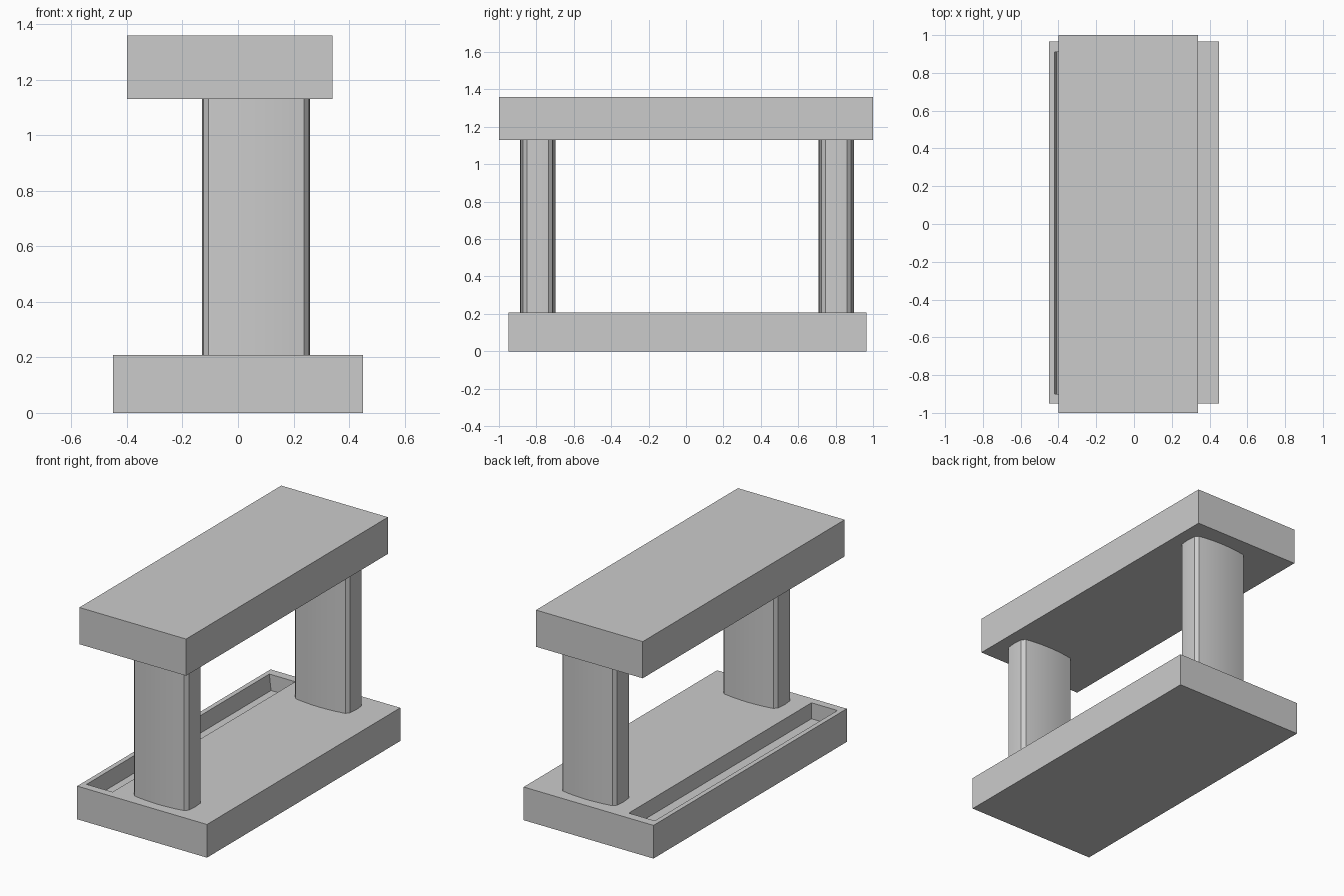
import bpy, bmesh, math

if "Cube" in bpy.data.objects:
    bpy.data.objects.remove(bpy.data.objects["Cube"])


def prism(name, outline, z0, z1, top_outline=None):
    """Closed solid between an outline at z0 and the same (or another) outline at z1."""
    bm = bmesh.new()
    low = [bm.verts.new((x, y, z0)) for x, y in outline]
    high = [bm.verts.new((x, y, z1)) for x, y in (top_outline or outline)]
    bm.faces.new(low[::-1])
    bm.faces.new(high)
    n = len(low)
    for i in range(n):
        j = (i + 1) % n
        bm.faces.new((low[i], low[j], high[j], high[i]))
    bmesh.ops.recalc_face_normals(bm, faces=bm.faces)
    mesh = bpy.data.meshes.new(name)
    bm.to_mesh(mesh)
    bm.free()
    obj = bpy.data.objects.new(name, mesh)
    bpy.context.collection.objects.link(obj)
    return obj


def rect(x0, x1, y0, y1):
    return [(x0, y0), (x1, y0), (x1, y1), (x0, y1)]


# Base slab with a long tray sunk into its left side
base = prism("base", rect(-0.45, 0.45, -0.95, 0.965), 0.0, 0.208)
SLOPE_Z = 0.308
cutter = prism("tray_cutter", rect(-0.408, -0.24, -0.90, 0.91), 0.108, SLOPE_Z,
               rect(-0.432, -0.24, -0.90, 0.91))
cutter.hide_render = True
cutter.hide_set(True)
cut = base.modifiers.new("tray", "BOOLEAN")
cut.operation = "DIFFERENCE"
cut.solver = "EXACT"
cut.object = cutter

# Top slab
prism("top_slab", rect(-0.40, 0.34, -1.0, 1.0), 1.13, 1.36)


# Pillars: wide bowed faces, narrow gently bulging sides
def pillar_outline(cx, cy):
    half_w, half_d = 0.172, 0.079
    quarter = []
    for i in range(-4, 5):
        t = i / 4
        quarter.append((half_w * t, -half_d - 0.016 * (1 - t * t)))
    side = [(0.19, -0.058), (0.195, 0.0), (0.19, 0.058)]
    half = quarter + side
    return [(cx + s * x, cy + s * y) for s in (1, -1) for x, y in half]


for name, cy in (("front_pillar", -0.793), ("back_pillar", 0.803)):
    pillar = prism(name, pillar_outline(0.065, cy), 0.20, 1.14)
    bpy.ops.object.select_all(action="DESELECT")
    pillar.select_set(True)
    bpy.context.view_layer.objects.active = pillar
    bpy.ops.object.shade_smooth_by_angle(angle=math.radians(20))
